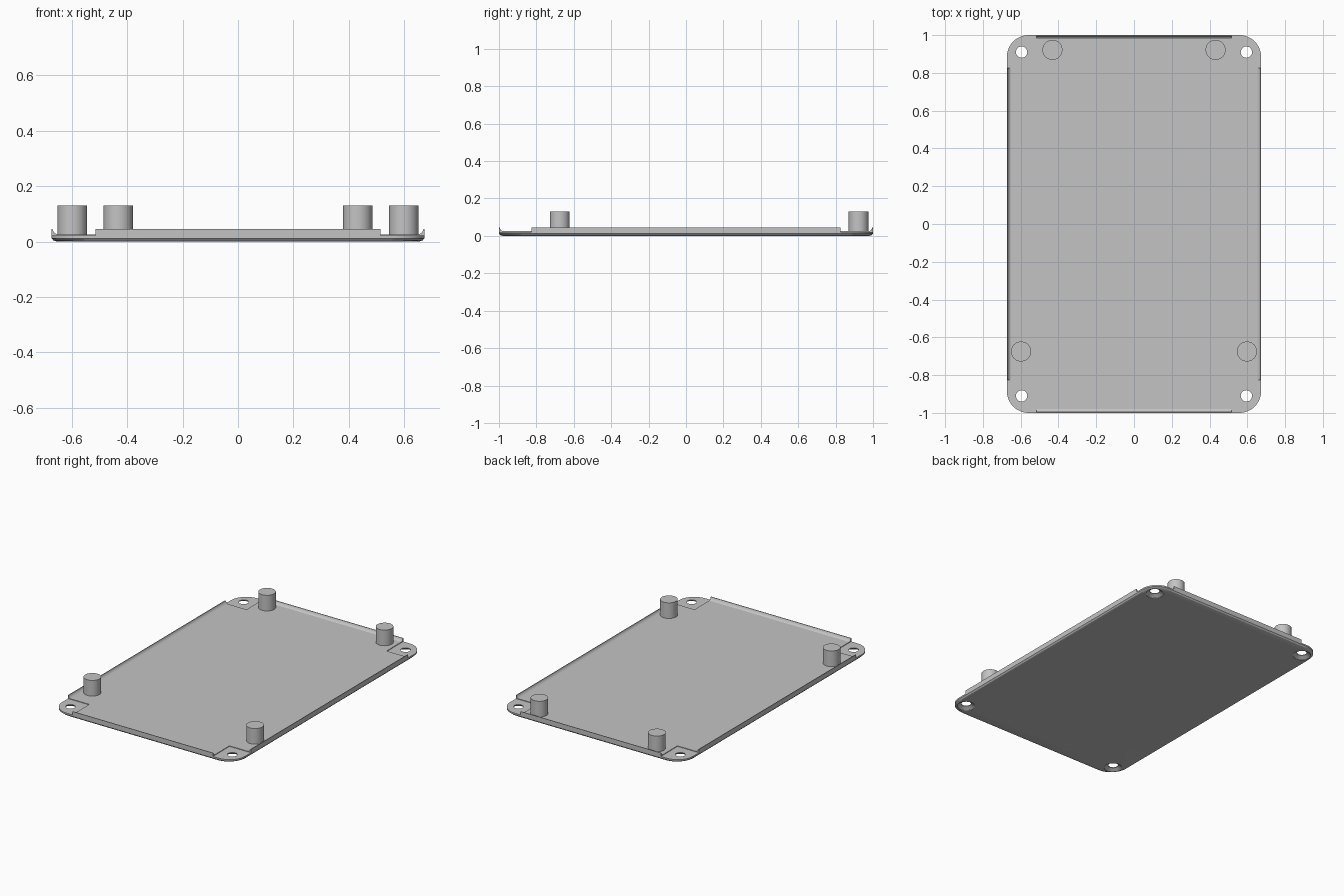
import bpy, bmesh, math

cube = bpy.data.objects.get("Cube")
if cube:
    bpy.data.objects.remove(cube, do_unlink=True)

HX, HY = 0.673, 1.0        # half size of the cover
PAD, FLOOR, RIM, TOP = 0.022, 0.026, 0.045, 0.13
NOTCH_X, NOTCH_Y = 0.515, 0.825

grey = bpy.data.materials.new("plain grey")
grey.use_nodes = True
colour = (0.55, 0.55, 0.55, 1)
grey.diffuse_color = colour
grey.node_tree.nodes["Principled BSDF"].inputs["Base Color"].default_value = colour


def loft(name, rings, smooth=True):
    """Skin matching rings of points and cap both ends."""
    bm = bmesh.new()
    loops = [[bm.verts.new(p) for p in ring] for ring in rings]
    n = len(loops[0])
    for low, high in zip(loops, loops[1:]):
        for i in range(n):
            j = (i + 1) % n
            bm.faces.new((low[i], low[j], high[j], high[i]))
    bm.faces.new(loops[0][::-1])
    bm.faces.new(loops[-1])
    bmesh.ops.recalc_face_normals(bm, faces=bm.faces)
    mesh = bpy.data.meshes.new(name)
    bm.to_mesh(mesh)
    bm.free()
    mesh.materials.append(grey)
    obj = bpy.data.objects.new(name, mesh)
    bpy.context.collection.objects.link(obj)
    if smooth:
        shade(obj)
    return obj


def shade(obj):
    bpy.ops.object.select_all(action='DESELECT')
    obj.select_set(True)
    bpy.context.view_layer.objects.active = obj
    bpy.ops.object.shade_smooth_by_angle(angle=math.radians(30))


def rounded_ring(inset, radius, z, steps=12):
    ring = []
    for k, (sx, sy) in enumerate(((1, 1), (-1, 1), (-1, -1), (1, -1))):
        cx, cy = sx * (HX - inset - radius), sy * (HY - inset - radius)
        for i in range(steps + 1):
            a = (k + i / steps) * math.pi / 2
            ring.append((cx + radius * math.cos(a), cy + radius * math.sin(a), z))
    return ring


def circle(x, y, r, z, n=40):
    return [(x + r * math.cos(2 * math.pi * i / n),
             y + r * math.sin(2 * math.pi * i / n), z) for i in range(n)]


# Base plate with a softened lower edge
plate = loft("base_plate", [rounded_ring(0.02, 0.13, 0),
                            rounded_ring(0.007, 0.12, 0.004),
                            rounded_ring(0, 0.115, 0.012),
                            rounded_ring(0, 0.115, PAD)], smooth=False)

# Countersunk screw holes in the corners
cutters = []
for sx in (-1, 1):
    for sy in (-1, 1):
        x, y = sx * 0.595, sy * 0.91
        cutter = loft("hole_cutter", [circle(x, y, r, z) for r, z in
                                      ((0.056, -0.01), (0.056, 0.002),
                                       (0.03, 0.018), (0.03, 0.05))], smooth=False)
        cutter.hide_render = True
        mod = plate.modifiers.new("screw_hole", 'BOOLEAN')
        mod.operation, mod.solver, mod.object = 'DIFFERENCE', 'EXACT', cutter
        cutters.append(cutter)
bpy.context.view_layer.update()
evaluated = plate.evaluated_get(bpy.context.evaluated_depsgraph_get())
cut_mesh = bpy.data.meshes.new_from_object(evaluated)
plate.modifiers.clear()
plate.data = cut_mesh
for cutter in cutters:
    bpy.data.objects.remove(cutter, do_unlink=True)
shade(plate)

# Floor, a cross shape that leaves the corner pads slightly lower
quarter = [(HX, NOTCH_Y), (NOTCH_X, NOTCH_Y), (NOTCH_X, HY)]
cross = []
for sx, sy, step in ((1, 1, 1), (-1, 1, -1), (-1, -1, 1), (1, -1, -1)):
    cross += [(sx * x, sy * y) for x, y in quarter[::step]]
loft("floor", [[(x, y, z) for x, y in cross] for z in (PAD, FLOOR)], smooth=False)

# Low lips with a hollow inner face along the four edges
lip = [(0, FLOOR), (0, RIM), (0.004, RIM), (0.007, 0.037),
       (0.012, 0.030), (0.02, FLOOR)]
for s, side, end in ((1, "left", "back"), (-1, "right", "front")):
    loft(side + "_lip", [[(s * (HX - d), y, z) for d, z in lip]
                         for y in (-NOTCH_Y, NOTCH_Y)])
    loft(end + "_lip", [[(x, s * (HY - d), z) for d, z in lip]
                        for x in (-NOTCH_X, NOTCH_X)])

# Four round standoffs
for end, px, py in (("front", 0.598, -0.675), ("back", 0.432, 0.922)):
    for s, side in ((1, "left"), (-1, "right")):
        loft(f"{end}_{side}_standoff",
             [circle(s * px, py, 0.053, z) for z in (PAD, TOP)])
